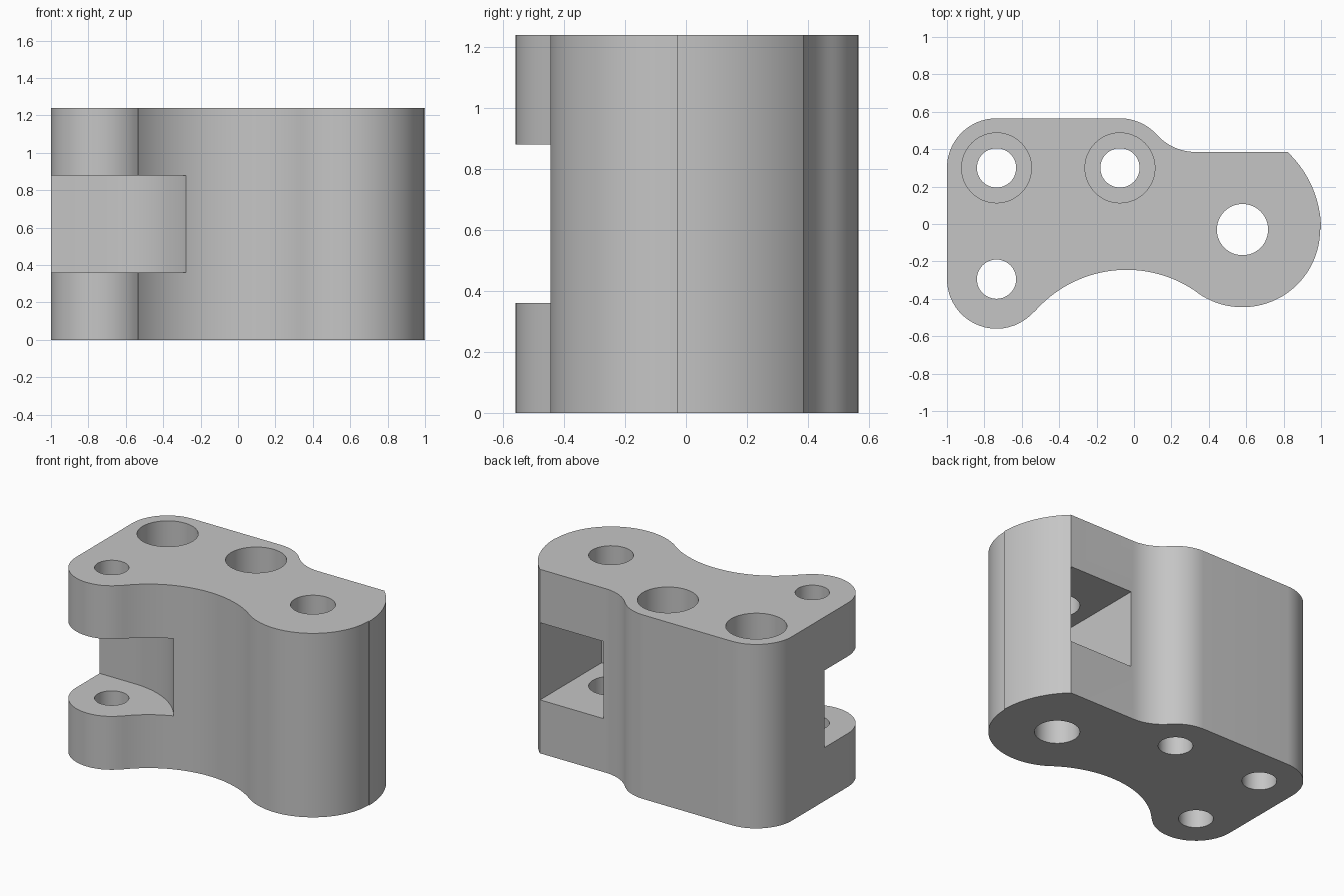
import bpy
import bmesh
from math import atan2, cos, sin, pi, hypot

cube = bpy.data.objects.get("Cube")
if cube:
    bpy.data.objects.remove(cube, do_unlink=True)

HEIGHT = 1.24
SLOT_LOW, SLOT_HIGH = 0.36, 0.88

grey = bpy.data.materials.new("plain grey")
grey.use_nodes = True
grey.diffuse_color = (0.56, 0.56, 0.56, 1)
grey.node_tree.nodes["Principled BSDF"].inputs["Base Color"].default_value = (0.56, 0.56, 0.56, 1)


def arc(center, radius, start, end, steps=20):
    """Points on an arc from one angle to another."""
    angles = [start + (end - start) * i / steps for i in range(steps + 1)]
    return [(center[0] + radius * cos(a), center[1] + radius * sin(a)) for a in angles]


def heading(a, b):
    return atan2(b[1] - a[1], b[0] - a[0])


def prism(name, outline, low, high):
    """Upright solid from a plan outline."""
    bm = bmesh.new()
    base = bm.faces.new([bm.verts.new((x, y, low)) for x, y in outline])
    top = bmesh.ops.extrude_face_region(bm, geom=[base])["geom"]
    for v in top:
        if isinstance(v, bmesh.types.BMVert):
            v.co.z = high
    bmesh.ops.remove_doubles(bm, verts=bm.verts, dist=0.0005)
    bmesh.ops.recalc_face_normals(bm, faces=bm.faces)
    mesh = bpy.data.meshes.new(name)
    bm.to_mesh(mesh)
    bm.free()
    mesh.materials.append(grey)
    obj = bpy.data.objects.new(name, mesh)
    bpy.context.collection.objects.link(obj)
    return obj


def cut(target, name, outline, low, high):
    """Subtract an upright prism from the target."""
    cutter = prism(name, outline, low, high)
    cutter.hide_render = True
    mod = target.modifiers.new(name, "BOOLEAN")
    mod.operation = "DIFFERENCE"
    mod.solver = "EXACT"
    mod.object = cutter
    bpy.context.view_layer.objects.active = target
    bpy.ops.object.modifier_apply(modifier=mod.name)
    bpy.data.objects.remove(cutter, do_unlink=True)


def circle(center, radius):
    return arc(center, radius, 0, 2 * pi, 48)[:-1]


# Centres of the rounded corners and blending arcs
back_bolt, mid_bolt = (-0.735, 0.30), (-0.075, 0.30)
ear, pivot = (-0.735, -0.295), (0.58, -0.03)
waist, fillet, nose = (-0.04, -0.897), (0.33, 0.665), (0.43, -0.03)
CORNER = 0.265

# Body outline, counter-clockwise from the left side
outline = arc(ear, CORNER, -pi, heading(ear, waist))
outline += arc(waist, 0.652, heading(waist, ear), heading(waist, pivot), 32)
outline += arc(pivot, 0.415, heading(pivot, waist), 0, 32)
outline += arc(nose, 0.57, 0, heading(nose, (0.82, 0.385)))
outline += arc(fillet, 0.28, -pi / 2, heading(fillet, mid_bolt) , 12)
outline += arc(mid_bolt, CORNER, heading(mid_bolt, fillet), pi / 2, 12)
outline += arc(back_bolt, CORNER, pi / 2, pi)
body = prism("hinge_block", outline, 0, HEIGHT)

# Front notch between the two ears, with a curved back wall
R = 0.55
notch = [(-1.2, -0.8), (-0.275, -0.8)]
notch += arc((-0.735, -0.045 - R), R, atan2(0.3, 0.46), pi / 2)
notch += [(-1.2, -0.045)]
cut(body, "ear_notch", notch, SLOT_LOW, SLOT_HIGH)

# Rear pocket around the pivot
pocket = [(0.345, -0.27), (0.818, -0.27), (0.818, 0.6), (0.345, 0.6)]
cut(body, "rear_pocket", pocket, SLOT_LOW, SLOT_HIGH)

# Through holes and counterbores
for name, center, radius in (("back_bolt_hole", back_bolt, 0.105),
                             ("middle_bolt_hole", mid_bolt, 0.105),
                             ("ear_hole", ear, 0.105),
                             ("pivot_hole", pivot, 0.137)):
    cut(body, name, circle(center, radius), -0.1, HEIGHT + 0.1)
for center in (back_bolt, mid_bolt):
    cut(body, "counterbore", circle(center, 0.187), HEIGHT - 0.24, HEIGHT + 0.1)

# Smooth curved walls, keep the edges crisp
bpy.ops.object.select_all(action="DESELECT")
body.select_set(True)
bpy.context.view_layer.objects.active = body
bpy.ops.object.shade_smooth_by_angle(angle=pi / 7)
